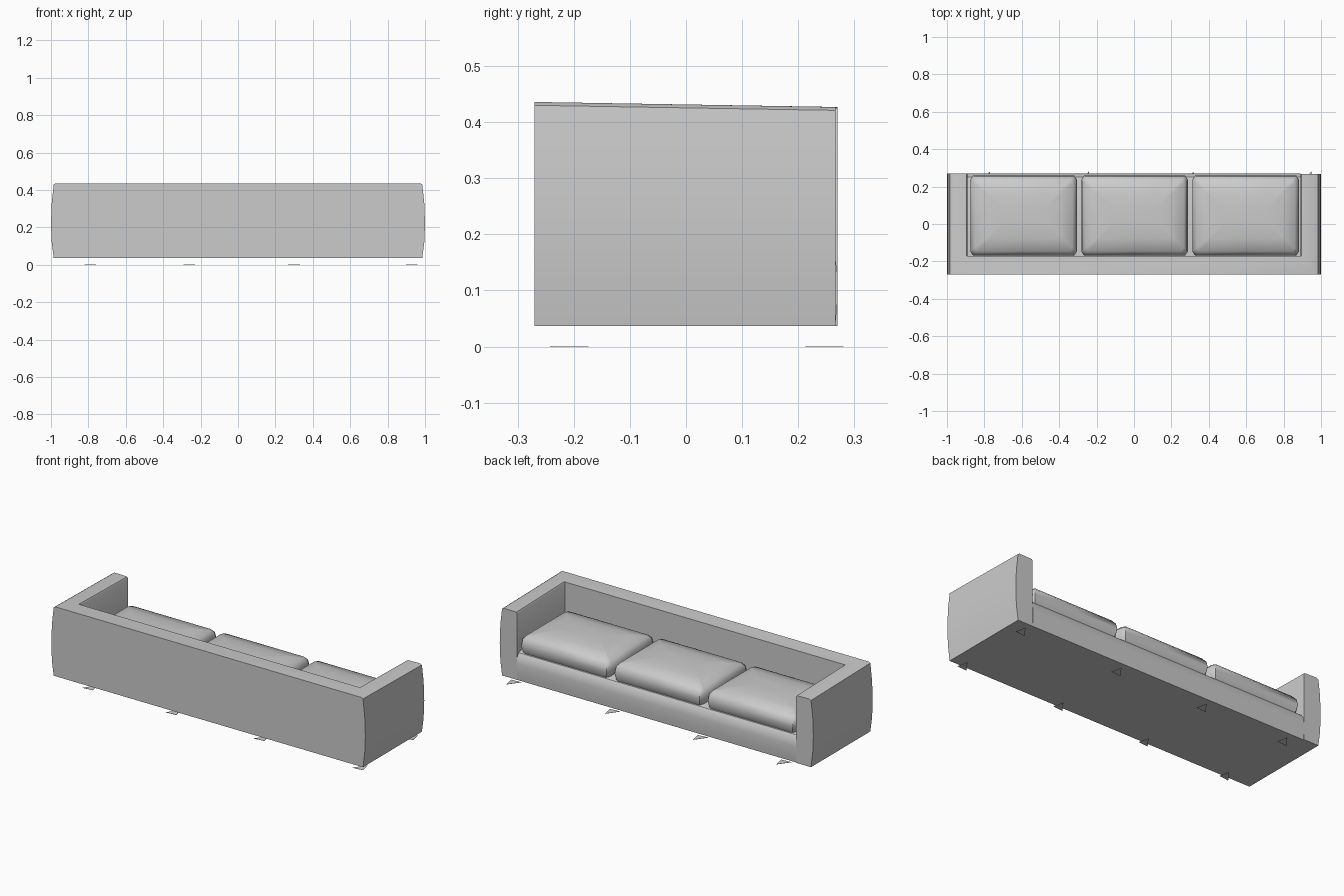
import bpy
import math

cube = bpy.data.objects.get("Cube")
if cube:
    bpy.data.objects.remove(cube)


def material(name, rgb):
    mat = bpy.data.materials.new(name)
    mat.use_nodes = True
    mat.diffuse_color = (*rgb, 1)
    mat.node_tree.nodes["Principled BSDF"].inputs["Base Color"].default_value = (*rgb, 1)
    return mat


fabric = material("grey fabric", (0.6, 0.6, 0.6))


def loft(name, rings, smooth=35):
    """Skin equal-length closed rings and cap both ends."""
    n = len(rings[0])
    verts = [p for ring in rings for p in ring]
    faces = [tuple(reversed(range(n))),
             tuple(range(len(verts) - n, len(verts)))]
    for r in range(len(rings) - 1):
        for i in range(n):
            j = (i + 1) % n
            faces.append((r * n + i, r * n + j, (r + 1) * n + j, (r + 1) * n + i))
    mesh = bpy.data.meshes.new(name)
    mesh.from_pydata(verts, [], faces)
    mesh.materials.append(fabric)
    obj = bpy.data.objects.new(name, mesh)
    bpy.context.collection.objects.link(obj)
    bpy.context.view_layer.objects.active = obj
    obj.select_set(True)
    bpy.ops.object.mode_set(mode="EDIT")
    bpy.ops.mesh.select_all(action="SELECT")
    bpy.ops.mesh.normals_make_consistent(inside=False)
    bpy.ops.object.mode_set(mode="OBJECT")
    bpy.ops.object.shade_smooth_by_angle(angle=math.radians(smooth))
    obj.select_set(False)
    return obj


BOTTOM, BACK, FRONT = 0.037, -0.27, 0.27
INNER_X, INNER_Y = 0.89, -0.17


# Arms and backrest: one section swept around a U with mitred corners
def section(side, y_out, y_in, top):
    outer = [(0.985, BOTTOM), (0.996, 0.12), (1.0, 0.22),
             (0.996, 0.33), (0.985, top - 0.006), (0.975, top)]
    ring = [(side * x, y_out, z) for x, z in outer]
    ring += [(side * (INNER_X + 0.005), y_in, top - 0.002),
             (side * INNER_X, y_in, top - 0.01),
             (side * INNER_X, y_in, BOTTOM)]
    return ring


loft("arms_and_backrest", [
    section(-1, FRONT, FRONT, 0.427),
    section(-1, BACK, INNER_Y, 0.436),
    section(1, BACK, INNER_Y, 0.436),
    section(1, FRONT - 0.004, FRONT - 0.004, 0.427),
])

# Seat base: rounded front profile between the arms
profile = [(INNER_Y, BOTTOM), (0.266, BOTTOM), (0.27, 0.08), (0.27, 0.13),
           (0.265, 0.165), (0.25, 0.187), (0.225, 0.195), (INNER_Y, 0.195)]
loft("seat_base", [[(x, y, z) for y, z in profile] for x in (-INNER_X, INNER_X)])


# Seat cushions: stacked rounded outlines with a low crown
def cushion(name, cx):
    half_x, y0, y1 = 0.285, INNER_Y + 0.002, 0.258
    cy, half_y = (y0 + y1) / 2, (y1 - y0) / 2
    unit = [(-1, -0.9), (-0.95, -1), (0, -1), (0.95, -1), (1, -0.9), (1, 0),
            (1, 0.9), (0.95, 1), (0, 1), (-0.95, 1), (-1, 0.9), (-1, 0)]
    layers = [(0.18, 0.02), (0.2, 0.006), (0.235, 0), (0.265, 0.005),
              (0.285, 0.022), (0.3, 0.09), (0.305, 0.16)]
    rings = [[(cx + u * (half_x - inset), cy + v * (half_y - inset), z)
              for u, v in unit] for z, inset in layers]
    loft(name, rings, 40)


for label, cx in (("right", -0.59), ("middle", 0.003), ("left", 0.597)):
    cushion(label + "_seat_cushion", cx)

# Feet: flat triangular glides on the ground under the front and back edges
glide = [(0.021, -0.016), (0.008, 0.046), (-0.042, -0.022)]
for row, y in (("back", -0.22), ("front", 0.235)):
    for i, x in enumerate((-0.78, -0.25, 0.31, 0.94)):
        loft(f"{row}_foot_{i + 1}",
             [[(x + dx, y + dy, z) for dx, dy in glide] for z in (0, 0.001)])
